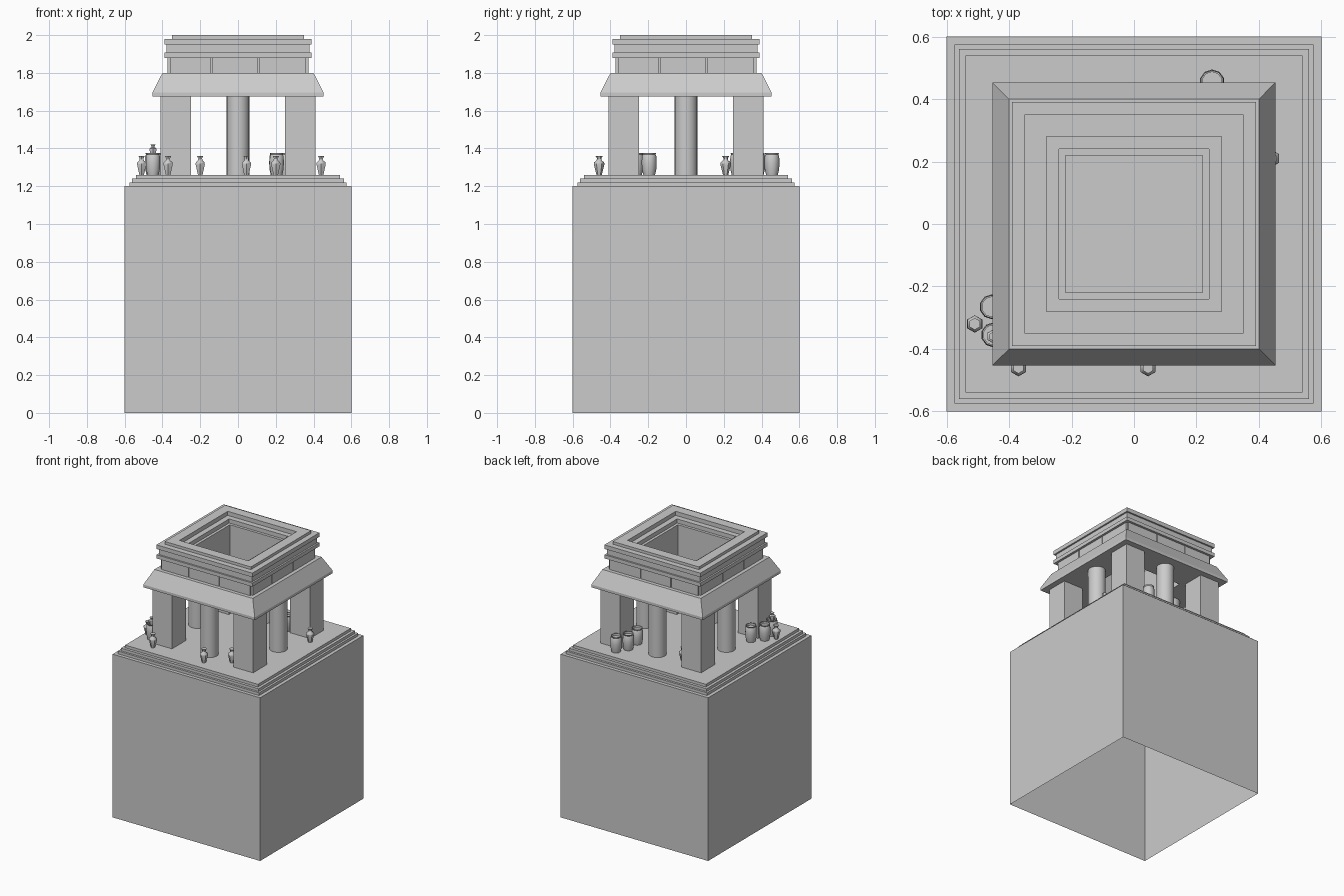
import bpy, math

if "Cube" in bpy.data.objects:
    bpy.data.objects.remove(bpy.data.objects["Cube"])


def mesh_object(name, verts, faces):
    me = bpy.data.meshes.new(name)
    me.from_pydata(verts, [], faces)
    me.update()
    ob = bpy.data.objects.new(name, me)
    bpy.context.collection.objects.link(ob)
    return ob


def lathe(name, profile, sides, loc=(0, 0, 0), square=False, closed=False, caps=(), smooth=False):
    """Sweep (radius, z) points round z; square=True treats radius as half width."""
    k = math.sqrt(2) if square else 1
    off = math.pi / 4 if square else math.pi / 2
    verts, faces = [], []
    for r, z in profile:
        for i in range(sides):
            a = off + 2 * math.pi * i / sides
            verts.append((r * k * math.cos(a), r * k * math.sin(a), z))
    n = len(profile)
    for j in range(n if closed else n - 1):
        a, b = j * sides, ((j + 1) % n) * sides
        for i in range(sides):
            h = (i + 1) % sides
            faces.append((a + i, a + h, b + h, b + i))
    if 'bottom' in caps:
        faces.append(tuple(reversed(range(sides))))
    if 'top' in caps:
        faces.append(tuple(range((n - 1) * sides, n * sides)))
    ob = mesh_object(name, verts, faces)
    ob.location = loc
    if smooth:
        bpy.ops.object.select_all(action='DESELECT')
        ob.select_set(True)
        bpy.context.view_layer.objects.active = ob
        bpy.ops.object.shade_smooth_by_angle(angle=math.radians(45))
    return ob


def box(name, x0, x1, y0, y1, z0, z1):
    bpy.ops.mesh.primitive_cube_add(size=1, location=((x0 + x1) / 2, (y0 + y1) / 2, (z0 + z1) / 2))
    ob = bpy.context.object
    ob.name = name
    ob.scale = (x1 - x0, y1 - y0, z1 - z0)
    return ob


# Hollow tall base, open below, with stepped top
lathe('base', [(0.6, 0), (0.6, 1.2), (0.575, 1.2), (0.575, 1.22), (0.56, 1.22),
               (0.56, 1.24), (0.54, 1.24), (0.54, 1.26)], 4, square=True, caps=('top',))

# Corner pillars and round middle columns
for sx in (-1, 1):
    for sy in (-1, 1):
        x, y = sx * 0.33, sy * 0.33
        box('corner_pillar', x - 0.08, x + 0.08, y - 0.08, y + 0.08, 1.26, 1.69)
for x, y in ((0, -0.33), (0.33, 0), (0, 0.33), (-0.33, 0)):
    lathe('round_column', [(0.06, 1.26), (0.06, 1.69)], 24, (x, y, 0), smooth=True)

# Roof ring: sloped skirt, frieze, cornices and stepped opening
lathe('roof', [(0.22, 1.675), (0.453, 1.675), (0.453, 1.695), (0.40, 1.8), (0.362, 1.8),
               (0.362, 1.88), (0.39, 1.88), (0.39, 1.907), (0.378, 1.907), (0.378, 1.95),
               (0.39, 1.95), (0.39, 1.98), (0.35, 1.98), (0.35, 2.0), (0.28, 2.0),
               (0.28, 1.97), (0.24, 1.97), (0.24, 1.94), (0.22, 1.94)],
      4, square=True, closed=True)

# Frieze blocks, three on each side
for s in (-1, 1):
    for a, b in ((-0.36, -0.142), (-0.136, 0.105), (0.111, 0.36)):
        box('frieze_block', a, b, *sorted((s * 0.35, s * 0.373)), 1.8, 1.88)
        box('frieze_block', *sorted((s * 0.35, s * 0.373)), a, b, 1.8, 1.88)

# Slender vases round the floor
vase = [(0.014, 0), (0.017, 0.012), (0.028, 0.055), (0.027, 0.066), (0.013, 0.077),
        (0.012, 0.088), (0.019, 0.1)]
for x, y in ((-0.51, -0.32), (-0.37, -0.46), (0.045, -0.46), (0.44, 0.21), (-0.2, 0.32), (0.2, -0.355)):
    lathe('vase', vase, 6, (x, y, 1.26), caps=('bottom', 'top'), smooth=True)

# Wide jars with recessed mouths
jar = [(0.031, 0), (0.038, 0.03), (0.04, 0.065), (0.038, 0.1), (0.034, 0.108),
       (0.037, 0.116), (0.032, 0.116), (0.032, 0.1)]
for x, y in ((-0.392, -0.195), (-0.455, -0.265), (-0.45, -0.355),
             (0.25, 0.455), (0.203, 0.38), (0.205, 0.273)):
    lathe('jar', jar, 10, (x, y, 1.26), caps=('bottom', 'top'), smooth=True)

# Small vase standing in a jar
lathe('small_vase', [(r * 0.8, z * 0.6) for r, z in vase], 6, (-0.45, -0.36, 1.36),
      caps=('bottom', 'top'), smooth=True)
